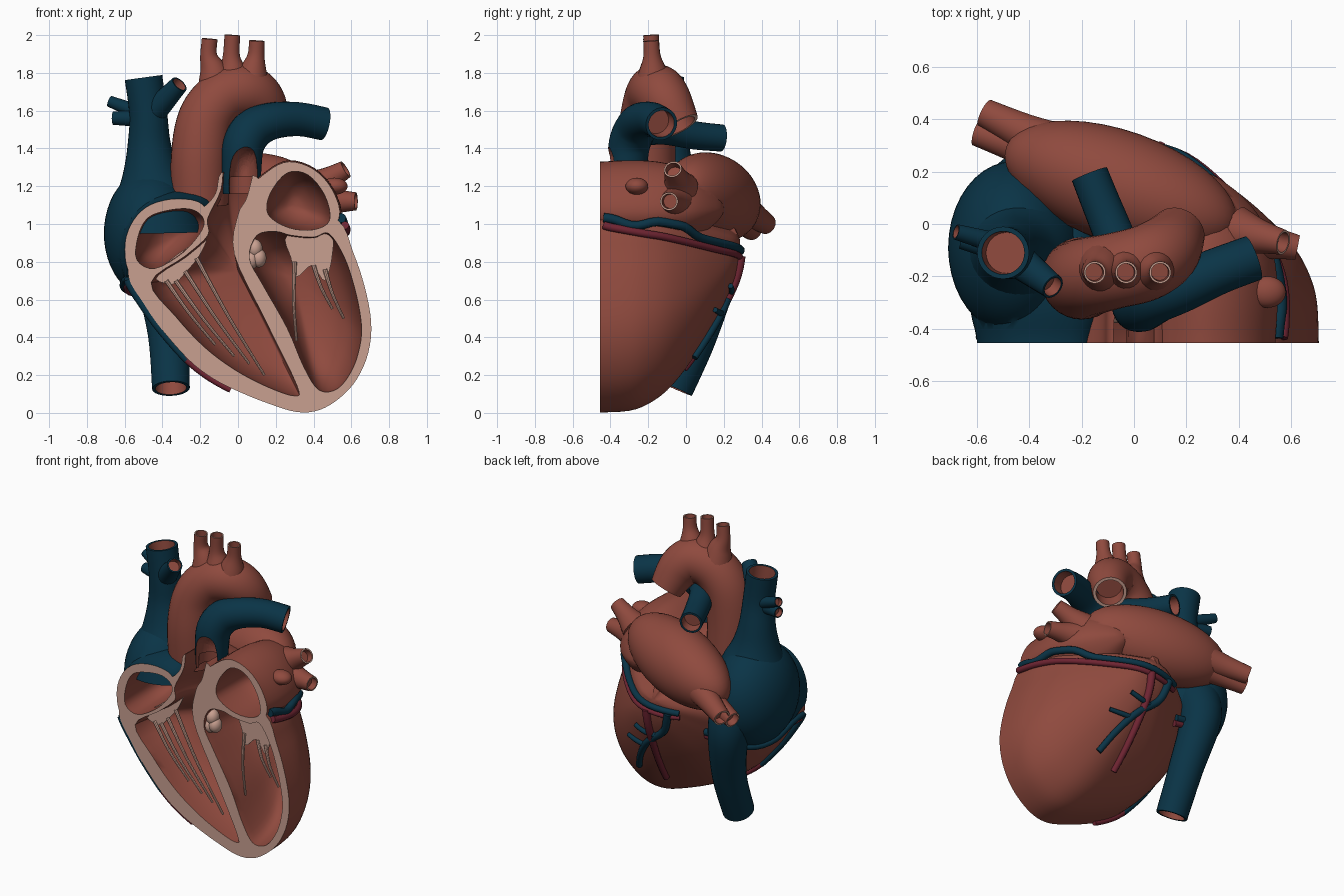
import bpy, bmesh, math
from mathutils import Vector, Matrix
from mathutils.bvhtree import BVHTree

if "Cube" in bpy.data.objects:
    bpy.data.objects.remove(bpy.data.objects["Cube"])

RED, BLUE, CREAM, CRIMSON = range(4)
CUT_Y = -.455


def material(name, colour):
    m = bpy.data.materials.new(name)
    m.use_nodes = True
    m.diffuse_color = (*colour, 1)
    m.node_tree.nodes["Principled BSDF"].inputs["Base Color"].default_value = (*colour, 1)
    return m


MATS = [material("muscle red", (.275, .068, .048)), material("vein blue", (.003, .034, .062)),
        material("cut wall cream", (.58, .35, .28)), material("artery crimson", (.16, .018, .032))]


def make(name, bm):
    bmesh.ops.recalc_face_normals(bm, faces=bm.faces[:])
    mesh = bpy.data.meshes.new(name)
    bm.to_mesh(mesh)
    bm.free()
    for m in MATS:
        mesh.materials.append(m)
    ob = bpy.data.objects.new(name, mesh)
    bpy.context.collection.objects.link(ob)
    return ob


def activate(ob):
    for other in bpy.context.selected_objects:
        other.select_set(False)
    ob.select_set(True)
    bpy.context.view_layer.objects.active = ob


def smooth(ob):
    activate(ob)
    bpy.ops.object.shade_smooth_by_angle(angle=math.radians(42))
    return ob


def spline(points, steps, closed=False):
    """Smooth curve through points of any dimension."""
    p = [Vector(q) for q in points]
    n = len(p)
    pick = (lambda i: p[i % n]) if closed else (lambda i: p[max(0, min(n - 1, i))])
    out = []
    for i in range(n if closed else n - 1):
        a, b, c, d = (pick(i + k) for k in (-1, 0, 1, 2))
        for k in range(steps):
            t = k / steps
            out.append((b * 2 + (c - a) * t + (a * 2 - b * 5 + c * 4 - d) * t * t
                        + (b * 3 - a - c * 3 + d) * t ** 3) * .5)
    return out if closed else out + [p[-1]]


def loft(name, outline, centre, profile, mat):
    """Front outline (x, z) swept backwards, scaled about centre by (y, scale)."""
    bm = bmesh.new()
    shape = spline(outline, 4, True)
    c = Vector(centre)
    rings = []
    for y, s in spline(profile, 3):
        pts = [c + (q - c) * s for q in shape]
        rings.append([bm.verts.new((q.x, y, q.y)) for q in pts])
    bridge(bm, rings, mat)
    for ring in (rings[0], rings[-1]):
        bm.faces.new(ring).material_index = mat
    return make(name, bm)


def bridge(bm, rings, mat):
    for a, b in zip(rings, rings[1:]):
        for i in range(len(a)):
            j = (i + 1) % len(a)
            bm.faces.new((a[i], a[j], b[j], b[i])).material_index = mat


def tube(name, path, mat, rim=None, open_start=False, open_end=True, sides=20, steps=6, snap=None):
    """Vessel along (x, y, z, radius) points; open ends get a rim and a red bore."""
    pts = spline(path, steps)
    pos, rad = [q.xyz for q in pts], [q[3] for q in pts]
    if snap:
        pos = [snap(q) for q in pos]
        for _ in range(2):
            pos[1:-1] = [(a + b * 2 + c) / 4 for a, b, c in zip(pos, pos[1:], pos[2:])]
    bm = bmesh.new()
    rings, side = [], None
    for i, p in enumerate(pos):
        t = (pos[min(i + 1, len(pos) - 1)] - pos[max(i - 1, 0)]).normalized()
        side = t.orthogonal() if side is None else side - t * side.dot(t)
        side.normalize()
        up = t.cross(side)

        def ring(r, shift=0):
            return [bm.verts.new(p + t * shift + (side * math.cos(a) + up * math.sin(a)) * r)
                    for a in (math.tau * k / sides for k in range(sides))]
        rings.append(ring(rad[i]))
        for at, is_open, way in ((0, open_start, 1), (len(pos) - 1, open_end, -1)):
            if i == at:
                if is_open:
                    lip, floor = ring(rad[i] * .82), ring(rad[i] * .78, way * rad[i] * .9)
                    bridge(bm, [rings[-1], lip], mat if rim is None else rim)
                    bridge(bm, [lip, floor], RED)
                    bm.faces.new(floor).material_index = RED
                else:
                    bm.faces.new(rings[-1]).material_index = mat
    bridge(bm, rings, mat)
    return smooth(make(name, bm))


def ball(name, centre, radii, mat, turn=(0, 0)):
    bm = bmesh.new()
    bmesh.ops.create_uvsphere(bm, u_segments=40, v_segments=24, radius=1)
    spin = Matrix.Rotation(turn[1], 4, 'Z') @ Matrix.Rotation(turn[0], 4, 'Y')
    bm.transform(Matrix.Translation(centre) @ spin @ Matrix.Diagonal((*radii, 1)))
    for f in bm.faces:
        f.material_index = mat
    return make(name, bm)


def boolean(target, tool, operation):
    mod = target.modifiers.new("join", 'BOOLEAN')
    mod.operation, mod.solver, mod.object = operation, 'EXACT', tool
    activate(target)
    bpy.ops.object.modifier_apply(modifier=mod.name)
    bpy.data.objects.remove(tool)


# Outer walls: ventricles, blue right atrium, left atrium and its back chamber
heart = loft("heart_wall", [
    (-.58, .72), (-.5, .58), (-.41, .45), (-.26, .28), (-.13, .18), (.01, .11), (.16, .05), (.31, .005),
    (.43, .015), (.54, .08), (.63, .18), (.69, .32), (.705, .48), (.67, .67), (.61, .85), (.53, 1.02),
    (.3, 1.1), (.12, 1.15), (.11, 1.24), (.02, 1.27), (-.09, 1.27), (-.12, 1.16), (-.2, 1.08), (-.4, 1), (-.55, .85)],
    (.05, .9), [(-.55, 1), (-.45, 1), (-.3, .99), (-.2, .95), (-.1, .87), (0, .74), (.1, .57),
                (.2, .36), (.26, .2), (.285, .05)], RED)
right_atrium = loft("right_atrium", [
    (-.58, .76), (-.595, .9), (-.55, 1.02), (-.46, 1.1), (-.32, 1.13), (-.19, 1.1), (-.16, .98),
    (-.24, .8), (-.4, .7), (-.5, .69)], (-.4, .88),
    [(-.55, 1), (-.44, 1.02), (-.32, 1.15), (-.15, 1.18), (0, .9), (.1, .4), (.12, .1)], BLUE)
right_bulge = ball("right_bulge", (-.46, -.09, .95), (.25, .33, .34), BLUE)
left_atrium = loft("left_atrium", [
    (.12, .95), (.08, 1.18), (.16, 1.28), (.27, 1.33), (.4, 1.29), (.5, 1.18), (.535, 1.03), (.4, .9), (.25, .88)],
    (.24, 1.08), [(-.55, 1), (-.45, 1), (-.3, 1.03), (-.15, 1), (0, .85), (.1, .6), (.18, .25), (.2, .05)], RED)
back_chamber = ball("back_chamber", (-.05, .14, 1.14), (.47, .215, .23), RED, (-.16, -.34))
for part in (right_atrium, right_bulge, left_atrium, back_chamber):
    boolean(heart, part, 'UNION')

bm = bmesh.new()
bm.from_mesh(heart.data)
skin = BVHTree.FromBMesh(bm)
bm.free()


def on_skin(p):
    place, normal, _, _ = skin.find_nearest(p)
    place = place + normal * .01
    place.y = max(place.y, CUT_Y + .02)
    return place


# Flat front section, then the four open chambers
bm = bmesh.new()
bmesh.ops.create_cube(bm, size=2, matrix=Matrix.Translation((0, CUT_Y - 1, 1)) @ Matrix.Scale(1.5, 4, (1, 0, 0)))
for f in bm.faces:
    f.material_index = CREAM
boolean(heart, make("front_cutter", bm), 'DIFFERENCE')


def hollow(target, outline, centre, depth):
    profile = [(-.6, 1), (CUT_Y, 1)] + [(CUT_Y + depth * d, s) for d, s in
                                        ((.35, .95), (.65, .83), (.85, .6), (.97, .3), (1, .06))]
    boolean(target, loft("chamber_cutter", outline, centre, profile, RED), 'DIFFERENCE')


hollow(heart, [(-.535, .81), (-.53, .93), (-.48, 1.03), (-.38, 1.07), (-.26, 1.08), (-.19, 1.04), (-.19, .97),
               (-.29, .85), (-.44, .765)], (-.36, .92), .38)
hollow(heart, [(-.46, .69), (-.33, .51), (-.18, .35), (-.02, .23), (.15, .14), (.3, .09), (.31, .15), (.14, .5),
               (-.02, .84), (.0, 1.05), (.05, 1.15), (.08, 1.35), (-.06, 1.35), (-.09, 1.18), (-.16, 1.03),
               (-.16, .94), (-.28, .83)], (0, .75), .36)
hollow(heart, [(.1, .94), (.06, .82), (.13, .68), (.26, .45), (.35, .24), (.43, .12), (.53, .13), (.61, .24),
               (.65, .38), (.65, .5), (.615, .67), (.56, .83), (.48, .95), (.4, .93), (.28, .94), (.2, .96)],
       (.3, .72), .45)
hollow(heart, [(.16, 1.05), (.17, 1.16), (.26, 1.27), (.37, 1.26), (.46, 1.15), (.485, 1.02), (.4, .97), (.27, .98)],
       (.3, 1.1), .36)
smooth(heart)

# Aorta with its three upper branches
tube("aorta", [(-.2, -.2, 1.1, .15), (-.2, -.21, 1.35, .155), (-.17, -.2, 1.55, .15), (-.08, -.18, 1.67, .145),
               (.04, -.15, 1.7, .145), (.12, -.1, 1.64, .135), (.17, -.03, 1.52, .105)], RED, CREAM, sides=32)
for i, (base, x, top) in enumerate(((-.11, -.15, 1.98), (-.03, -.03, 2), (.06, .1, 1.97))):
    tube(f"aorta_branch_{i + 1}", [(base, -.17, 1.71, .11), ((base + x) / 2, -.175, 1.81, .075),
                                  (x - .005, -.18, 1.89, .046), (x, -.185, top, .042)], RED, CREAM)

# Pulmonary trunk with its front window, and the right arm
trunk = tube("pulmonary_trunk", [(.02, -.31, 1.16, .1), (.02, -.31, 1.3, .105), (.03, -.3, 1.42, .11),
                                 (.08, -.27, 1.5, .11), (.18, -.24, 1.545, .098), (.32, -.18, 1.555, .09),
                                 (.455, -.13, 1.53, .088)], BLUE, open_start=True, sides=28)
hollow(trunk, [(-.04, 1.1), (-.04, 1.33), (.03, 1.41), (.1, 1.36), (.1, 1.1)], (.03, 1.27), .17)
smooth(trunk)
tube("pulmonary_right_arm", [(.06, -.26, 1.5, .09), (-.04, -.12, 1.5, .08), (-.11, .04, 1.47, .075),
                             (-.17, .19, 1.455, .072)], BLUE)

# Great veins and side stubs
tube("upper_vein", [(-.44, -.1, .95, .27), (-.445, -.1, 1.13, .215), (-.46, -.1, 1.28, .15),
                    (-.47, -.1, 1.42, .115), (-.475, -.11, 1.58, .1), (-.5, -.11, 1.775, .1)], BLUE, sides=32)
tube("lower_vein", [(-.43, .07, .95, .16), (-.42, .14, .75, .13), (-.37, .06, .42, .108),
                    (-.355, -.06, .13, .1)], BLUE, sides=28)
for i, (start, end, r) in enumerate((((-.44, -.14, 1.6), (-.31, -.24, 1.74), .048),
                                     ((-.5, -.08, 1.58), (-.68, -.03, 1.65), .03),
                                     ((-.5, -.1, 1.56), (-.66, -.06, 1.56), .035))):
    tube(f"upper_vein_branch_{i + 1}", [(*start, r * 1.4), (*end, r)], BLUE)

# Lung veins entering the left atrium on both sides
for name, a, b, r in (("left_lung_vein_upper", (.4, -.03, 1.19), (.57, -.07, 1.29), .048),
                      ("left_lung_vein_lower", (.42, -.05, 1.12), (.625, -.09, 1.12), .048),
                      ("right_lung_vein_upper", (-.26, .27, 1.1), (-.57, .425, 1), .055),
                      ("right_lung_vein_lower", (-.26, .24, 1.06), (-.6, .35, .965), .052)):
    mid = [(u + v) / 2 for u, v in zip(a, b)]
    tube(name, [(*a, r * 2), (*mid, r * 1.35), (*b, r)], RED, CREAM)
smooth(ball("left_auricle_tip", (.51, -.26, 1.2), (.07, .06, .045), RED))

# Surface vessels that hug the wall
RING = [(.56, -.45, 1.03), (.6, -.25, 1.01), (.53, -.03, .97), (.36, .17, .92), (.12, .3, .87), (-.15, .3, .83)]
LOW_RING = [(-.3, .22, .66), (-.5, .1, .64), (-.62, -.15, .66), (-.62, -.43, .69)]
EDGE = [(-.6, -.43, .7), (-.47, -.43, .52), (-.27, -.43, .28)]


def surface_vessel(name, points, radius, mat, drop=0):
    path = [(x, y, z - drop, radius * (1 - .3 * i / len(points))) for i, (x, y, z) in enumerate(points)]
    tube(name, path, mat, open_end=False, sides=10, snap=on_skin)


surface_vessel("crown_vein", RING, .026, BLUE)
surface_vessel("crown_artery", RING, .022, CRIMSON, .042)
surface_vessel("right_vein", LOW_RING, .024, BLUE)
surface_vessel("right_artery", LOW_RING, .021, CRIMSON, .04)
surface_vessel("edge_vein", EDGE, .022, BLUE)
surface_vessel("edge_artery", EDGE + [(-.05, -.43, .12)], .02, CRIMSON, .02)
surface_vessel("back_artery", [(.1, .3, .83), (.1, .26, .68), (.12, .16, .47), (.16, -.02, .24)], .026, CRIMSON)
surface_vessel("back_vein", [(-.06, .3, .83), (-.01, .26, .68), (.14, .21, .57), (.25, .13, .43), (.32, .03, .3)],
               .026, BLUE)
surface_vessel("back_vein_twig_upper", [(.05, .24, .63), (.14, .23, .65), (.21, .21, .68)], .018, BLUE)
surface_vessel("back_vein_twig_lower", [(.18, .18, .53), (.26, .16, .54), (.32, .14, .55)], .017, BLUE)

# Valve leaflets and the cords below them
loft("left_valve_leaflet", [(.26, .94), (.48, .95), (.5, .84), (.46, .7), (.39, .78), (.31, .72), (.28, .82)],
     (.38, .85), [(-.36, 1), (-.352, 1)], CREAM)
loft("right_valve_leaflet", [(-.44, .74), (-.18, .93), (-.2, .84), (-.28, .74), (-.35, .68)],
     (-.3, .78), [(-.36, 1), (-.352, 1)], CREAM)
for i, (x, z) in enumerate(((.07, .81), (.11, .82), (.09, .87))):
    smooth(ball(f"aortic_valve_cusp_{i + 1}", (x, -.4, z), (.04, .045, .05), CREAM))
CORDS = (((.3, .8), (.31, .38)), ((.4, .78), (.5, .55)), ((.46, .76), (.56, .5)), ((-.38, .7), (-.12, .36)),
         ((-.33, .7), (-.02, .3)), ((-.28, .75), (.06, .26)), ((-.22, .82), (.14, .2)))
for i, ((x, z), (u, w)) in enumerate(CORDS):
    tube(f"valve_cord_{i + 1}", [(x, -.36, z, .012), ((x + u) / 2 - .01, -.37, (z + w) / 2, .009), (u, -.36, w, .007)],
         CREAM, open_end=False, sides=8)
